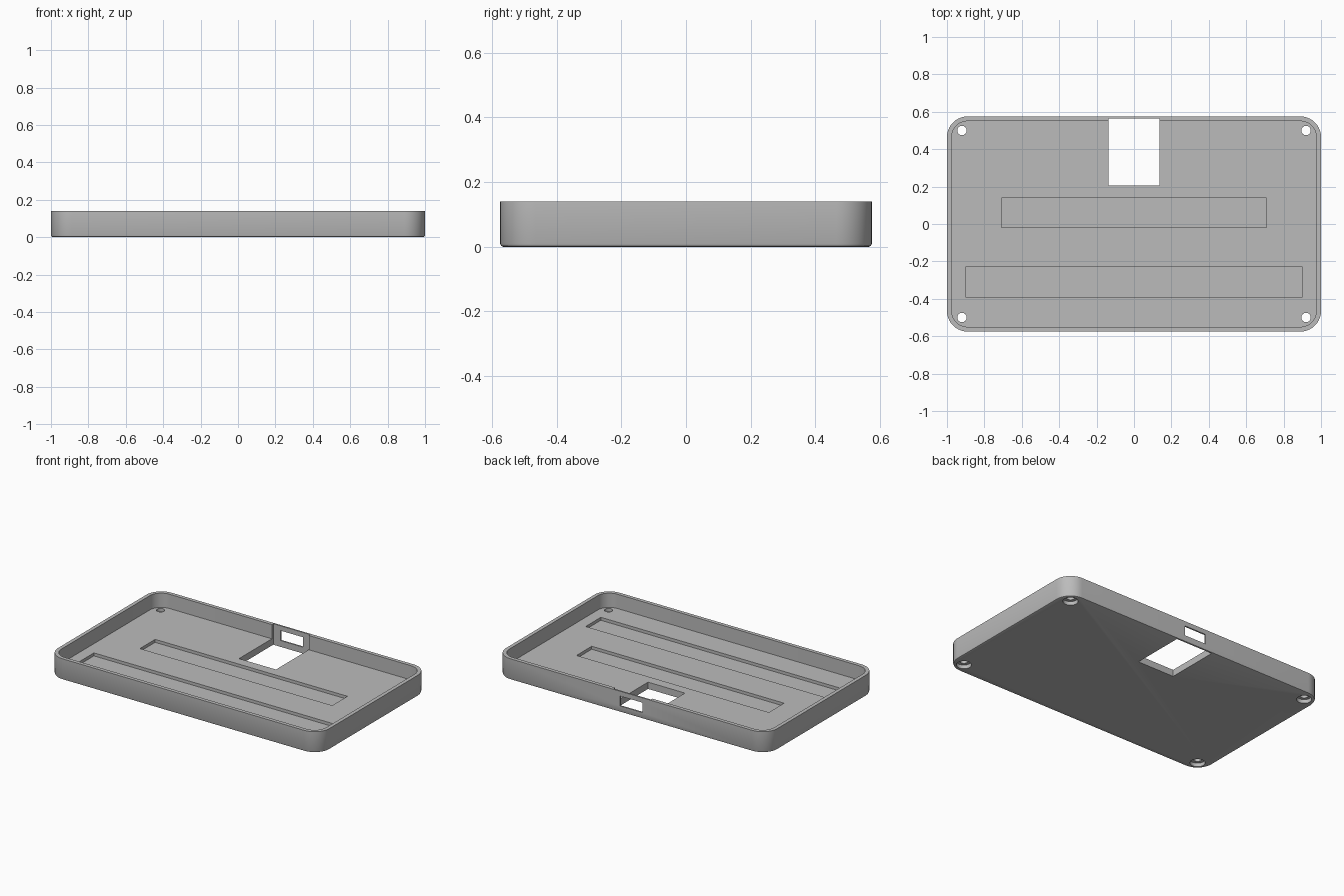
import bpy, bmesh
from math import sin, cos, pi, radians

cube = bpy.data.objects.get("Cube")
if cube:
    bpy.data.objects.remove(cube, do_unlink=True)

HEIGHT, FLOOR, WALL = 0.14, 0.045, 0.025
HALF_X, HALF_Y, RADIUS = 1.0, 0.575, 0.11

grey = bpy.data.materials.new("plain grey")
grey.use_nodes = True
colour = (0.5, 0.5, 0.5, 1)
grey.diffuse_color = colour
grey.node_tree.nodes["Principled BSDF"].inputs["Base Color"].default_value = colour


def outline(inset, steps=10):
    """Rounded rectangle, counter-clockwise, offset inwards."""
    r = RADIUS - inset
    points = []
    for quarter, (sx, sy) in enumerate([(1, 1), (-1, 1), (-1, -1), (1, -1)]):
        for i in range(steps + 1):
            a = (quarter + i / steps) * pi / 2
            points.append((sx * (HALF_X - RADIUS) + r * cos(a),
                           sy * (HALF_Y - RADIUS) + r * sin(a)))
    return points


def loft(name, layers):
    """Solid through stacked (inset, z) outlines."""
    bm = bmesh.new()
    rings = [[bm.verts.new((x, y, z)) for x, y in outline(inset)] for inset, z in layers]
    for low, high in zip(rings, rings[1:]):
        n = len(low)
        for i in range(n):
            j = (i + 1) % n
            bm.faces.new((low[i], low[j], high[j], high[i]))
    bm.faces.new(rings[0][::-1])
    bm.faces.new(rings[-1])
    mesh = bpy.data.meshes.new(name)
    bm.to_mesh(mesh)
    bm.free()
    obj = bpy.data.objects.new(name, mesh)
    bpy.context.collection.objects.link(obj)
    return obj


def box(x0, x1, y0, y1, z0, z1):
    bpy.ops.mesh.primitive_cube_add(
        size=1, location=((x0 + x1) / 2, (y0 + y1) / 2, (z0 + z1) / 2))
    obj = bpy.context.object
    obj.scale = (x1 - x0, y1 - y0, z1 - z0)
    return obj


def cylinder(x, y, radius, z0, z1):
    bpy.ops.mesh.primitive_cylinder_add(
        vertices=32, radius=radius, depth=z1 - z0, location=(x, y, (z0 + z1) / 2))
    return bpy.context.object


def cut(target, cutter):
    """Subtract the cutter and delete it."""
    cutter.hide_render = True
    bpy.context.view_layer.update()
    mod = target.modifiers.new("cut", 'BOOLEAN')
    mod.operation, mod.solver, mod.object = 'DIFFERENCE', 'EXACT', cutter
    bpy.ops.object.select_all(action='DESELECT')
    bpy.context.view_layer.objects.active = target
    target.select_set(True)
    bpy.ops.object.modifier_apply(modifier=mod.name)
    bpy.data.objects.remove(cutter, do_unlink=True)


# Tray body with a softened bottom edge
tray = loft("tray", [(0.01, 0), (0.003, 0.003), (0, 0.01), (0, HEIGHT)])
cut(tray, loft("cavity", [(WALL, FLOOR), (WALL, HEIGHT + 0.1)]))

# Two shallow long recesses in the floor
for half_width, y0, y1 in [(0.708, -0.02, 0.14), (0.9, -0.39, -0.23)]:
    cut(tray, box(-half_width, half_width, y0, y1, FLOOR - 0.02, FLOOR + 0.05))

# Floor opening that also thins the back wall
cut(tray, box(-0.136, 0.136, 0.205, 0.565, -0.1, HEIGHT + 0.1))

# Port window through the back wall
cut(tray, box(-0.082, 0.082, 0.5, 0.7, 0.042, 0.108))

# Corner screw holes, counterbored from below
for x in (-0.92, 0.92):
    for y in (-0.5, 0.5):
        cut(tray, cylinder(x, y, 0.025, -0.1, HEIGHT))
        cut(tray, cylinder(x, y, 0.046, -0.1, 0.025))

tray.data.materials.clear()
tray.data.materials.append(grey)
for face in tray.data.polygons:
    face.material_index = 0
bpy.ops.object.select_all(action='DESELECT')
tray.select_set(True)
bpy.context.view_layer.objects.active = tray
bpy.ops.object.shade_smooth_by_angle(angle=radians(30))
